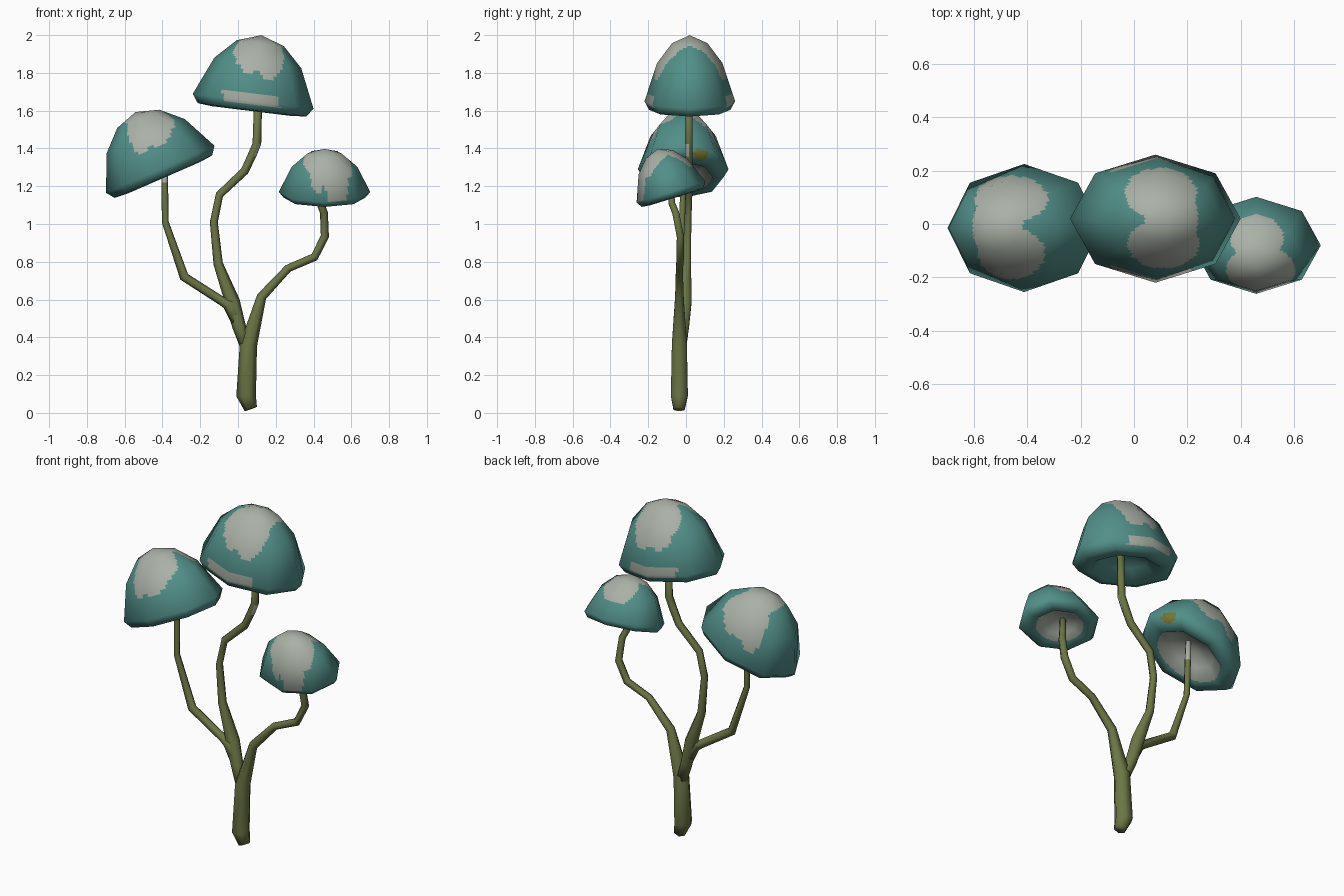
import bpy, bmesh, math
from mathutils import Vector, Matrix

if "Cube" in bpy.data.objects:
    bpy.data.objects.remove(bpy.data.objects["Cube"])


def material(name, rgb):
    m = bpy.data.materials.new(name)
    m.diffuse_color = (*rgb, 1)
    m.use_nodes = True
    m.node_tree.nodes["Principled BSDF"].inputs["Base Color"].default_value = m.diffuse_color
    return m


TEAL = material("teal", (0.085, 0.275, 0.25))
GREY = material("pale grey", (0.40, 0.44, 0.385))
OLIVE = material("olive green", (0.15, 0.18, 0.06))
MUSTARD = material("mustard", (0.17, 0.18, 0.035))


def finish(bm, name, mats):
    me = bpy.data.meshes.new(name)
    bm.to_mesh(me)
    bm.free()
    for m in mats:
        me.materials.append(m)
    for p in me.polygons:
        p.use_smooth = True
    ob = bpy.data.objects.new(name, me)
    bpy.context.collection.objects.link(ob)
    return ob


def skin(bm, rings):
    """Quads between consecutive closed rings."""
    for a, b in zip(rings, rings[1:]):
        n = len(a)
        for i in range(n):
            j = (i + 1) % n
            bm.faces.new((a[i], a[j], b[j], b[i]))


# Cap cross-section: (radius fraction, height fraction), underside to top
PROFILE = [(0.15, 0.10), (0.45, 0.02), (0.66, -0.15), (0.90, -0.13),
           (1.0, 0.0), (0.72, 0.58), (0.39, 0.88)]


def cap(name, centre, rx, ry, height, rotation, rule):
    """Eight-sided cap; rule(world point, radius fraction, height) gives the colour."""
    bm = bmesh.new()
    rings = []
    for r, h in PROFILE:
        rings.append([bm.verts.new((rx * r * math.cos(k * math.pi / 4),
                                    ry * r * math.sin(k * math.pi / 4), height * h))
                      for k in range(8)])
    skin(bm, rings)
    top = bm.verts.new((0, 0, height))
    hub = bm.verts.new((0, 0, height * 0.12))
    for i in range(8):
        j = (i + 1) % 8
        bm.faces.new((rings[-1][i], rings[-1][j], top))
        bm.faces.new((rings[0][j], rings[0][i], hub))
    bmesh.ops.recalc_face_normals(bm, faces=bm.faces)
    bm.normal_update()
    # keep the soft normals of the coarse cap, then split finely for the patches
    soft = bm.verts.layers.float_vector.new("soft")
    for v in bm.verts:
        v[soft] = v.normal
    bmesh.ops.subdivide_edges(bm, edges=bm.edges[:], cuts=9, use_grid_fill=True)
    mat = Matrix.Translation(centre) @ rotation
    for f in bm.faces:
        c = f.calc_center_median()
        r = math.hypot(c.x / rx, c.y / ry)
        under = f.normal.z < 0
        f.material_index = rule(mat @ c, r, c.z / height, under)
    rot = rotation.to_3x3()
    normals = [(rot @ Vector(v[soft])).normalized() for v in bm.verts]
    bm.verts.layers.float_vector.remove(bm.verts.layers.float_vector["soft"])
    bm.transform(mat)
    ob = finish(bm, name, [TEAL, GREY, MUSTARD])
    ob.data.normals_split_custom_set_from_vertices(normals)


def inside(p, blobs):
    return any(((p.x - x) / a) ** 2 + ((p.y - y) / b) ** 2 < 1 for x, y, a, b in blobs)


def top_rule(p, r, h, under):
    if not under and inside(p, [(0.10, 0.115, 0.135, 0.095), (0.11, -0.075, 0.135, 0.09),
                                (0.14, 0.02, 0.10, 0.13)]):
        return 1
    # thin pale strips on the front and back rim
    if abs(p.x - 0.07) < 0.15 and abs(p.y - 0.02) > 0.15 and -0.05 < h < 0.09:
        return 1
    return 0


def left_rule(p, r, h, under):
    if under:
        if (p - Vector((-0.16, 0.085, 1.37))).length < 0.045:
            return 2
        return int(r < 0.62)
    return int(inside(p, [(-0.46, 0.095, 0.135, 0.085), (-0.46, -0.11, 0.125, 0.095),
                          (-0.51, -0.01, 0.095, 0.13)]))


def right_rule(p, r, h, under):
    if under:
        return int(r < 0.58)
    return int(inside(p, [(0.46, -0.05, 0.10, 0.085), (0.475, -0.17, 0.13, 0.085),
                          (0.47, -0.11, 0.08, 0.10)]))


cap("top_cap", (0.08, 0.02, 1.65), 0.322, 0.24, 0.352,
    Matrix.Rotation(math.radians(7), 4, 'Y'), top_rule)
cap("left_cap", (-0.412, -0.015, 1.29), 0.313, 0.24, 0.33,
    Matrix.Rotation(math.radians(-23.5), 4, 'Y'), left_rule)
cap("right_cap", (0.458, -0.08, 1.17), 0.242, 0.19, 0.238,
    Matrix.Rotation(math.radians(17), 4, 'X'), right_rule)


def stem(name, path, pale=None):
    """Six-sided tube along (x, y, z, radius) points; pale(face) marks grey faces."""
    bm = bmesh.new()
    pts = [Vector(p[:3]) for p in path]
    rings = []
    for i, p in enumerate(pts):
        t = (pts[min(i + 1, len(pts) - 1)] - pts[max(i - 1, 0)]).normalized()
        u = Vector((0, 1, 0)).cross(t).normalized()
        v = t.cross(u)
        rings.append([bm.verts.new(p + path[i][3] * (u * math.cos(k * math.pi / 3)
                                                     + v * math.sin(k * math.pi / 3)))
                      for k in range(6)])
    skin(bm, rings)
    bm.faces.new(rings[0])
    bm.faces.new(rings[-1])
    bmesh.ops.recalc_face_normals(bm, faces=bm.faces)
    for f in bm.faces:
        f.material_index = int(bool(pale and pale(f)))
    finish(bm, name, [OLIVE, GREY])


# Trunk continuing into the right-hand stem
stem("trunk_and_right_stem", [
    (0.068, -0.037, 0.02, 0.034), (0.043, -0.035, 0.09, 0.052), (0.055, -0.035, 0.36, 0.046),
    (0.125, -0.035, 0.615, 0.026), (0.265, -0.035, 0.765, 0.021), (0.405, -0.03, 0.825, 0.022),
    (0.46, -0.03, 0.935, 0.022), (0.455, -0.055, 1.06, 0.021), (0.435, -0.075, 1.11, 0.02),
    (0.43, -0.08, 1.20, 0.018)])
# Middle stem with a pale fleck at its upper bend
stem("middle_stem", [
    (0.05, -0.03, 0.34, 0.034), (0.005, -0.015, 0.46, 0.036), (-0.03, -0.005, 0.59, 0.04),
    (-0.105, 0.005, 0.79, 0.025), (-0.128, 0.01, 1.01, 0.021), (-0.098, 0.015, 1.155, 0.021),
    (0.035, 0.015, 1.28, 0.022), (0.075, 0.015, 1.365, 0.023), (0.1, 0.015, 1.425, 0.023),
    (0.108, 0.015, 1.71, 0.021)],
    lambda f: 1.36 < f.calc_center_median().z < 1.43 and f.normal.x > 0.3 and f.normal.y < 0.1)
# Left stem with a pale tip under its cap
stem("left_stem", [
    (0.0, -0.015, 0.47, 0.03), (-0.045, -0.015, 0.575, 0.036), (-0.085, -0.015, 0.592, 0.024),
    (-0.285, -0.02, 0.72, 0.025), (-0.385, -0.02, 1.01, 0.018), (-0.388, -0.015, 1.22, 0.018),
    (-0.392, -0.015, 1.34, 0.016)],
    lambda f: f.calc_center_median().z > 1.22)
